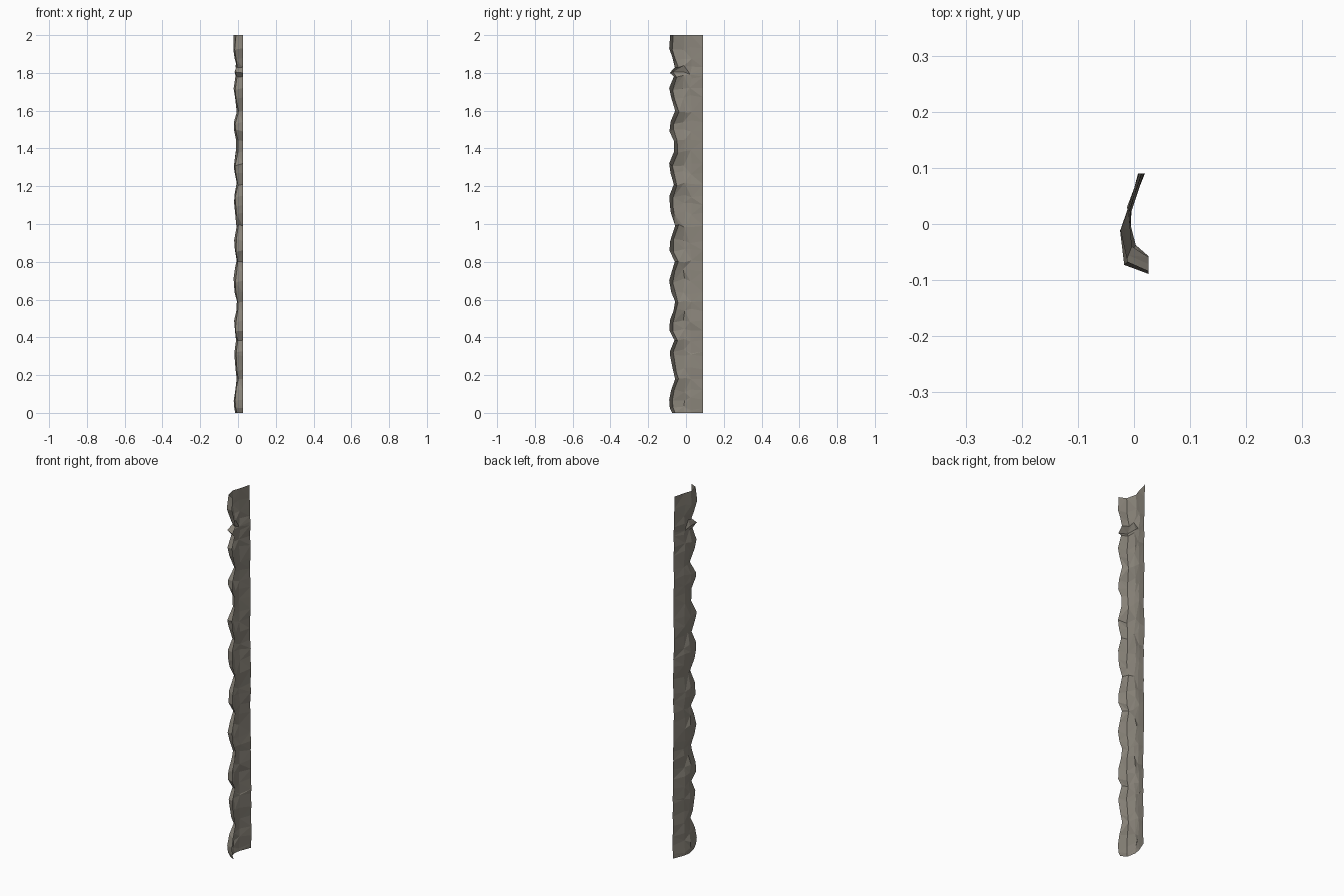
import bpy, bmesh, random

if "Cube" in bpy.data.objects:
    bpy.data.objects.remove(bpy.data.objects["Cube"])
random.seed(7)

# single weathered stone colour
stone = bpy.data.materials.new("grey_stone")
stone.diffuse_color = (0.26, 0.238, 0.2, 1)
stone.use_nodes = True
stone.node_tree.nodes["Principled BSDF"].inputs["Base Color"].default_value = stone.diffuse_color

# heights along the strip and how far each row bulges out (0 = joint, 1 = bulge)
rows = [(0, .55), (.025, .9), (.07, 1), (.12, .7), (.18, .1), (.23, .45), (.30, .85), (.325, .9),
        (.385, .2), (.435, .95), (.49, .9), (.54, .35), (.59, .1), (.64, .7), (.70, 1),
        (.75, .6), (.80, .15), (.86, .95), (.91, .85), (.99, .1), (1.06, .75), (1.10, .9),
        (1.15, .95), (1.21, .3), (1.27, .8), (1.32, 1), (1.385, .25), (1.44, .3),
        (1.49, .95), (1.54, .8), (1.60, .1), (1.67, .7), (1.72, 1), (1.78, .3), (1.80, .9),
        (1.83, .15), (1.88, .5), (1.93, 1), (2.0, .85)]

def lerp(a, b, t):
    return a + (b - a) * t

# cross-section from plain rear edge to rough front lip: (joint xy, bulge xy)
profile = [((.013, .09), (.013, .09)),
           ((-.007, .025), (-.009, .025)),
           ((-.004, -.004), (-.021, -.012)),
           ((.004, -.037), (-.014, -.07)),
           ((.026, -.054), (.026, -.089))]

bm = bmesh.new()
grid = []
for z, t in rows:
    inner = z in (0, 2.0)
    back = lerp(.017, .010, z / 2) + random.uniform(-.003, .003)
    line = []
    for i, (a, b) in enumerate(profile):
        x, y = lerp(a[0], b[0], t), lerp(a[1], b[1], t)
        dz = 0
        if i == 0:
            x = back
        elif i < 4:
            x += random.uniform(-.004, .003) + (.002 - .004 * z / 2)
            y += random.uniform(-.006, .006) if i < 3 else random.uniform(-.003, .003)
            if not inner:
                dz = random.uniform(-.012, .012)
        line.append(bm.verts.new((max(x, -.027), max(y, -.09), min(2, max(0, z + dz)))))
    grid.append(line)

# faceted sheet, alternating triangle diagonals
for r in range(len(grid) - 1):
    for c in range(4):
        a, b = grid[r][c], grid[r][c + 1]
        d, e = grid[r + 1][c], grid[r + 1][c + 1]
        tris = ((a, e, b), (a, d, e)) if (r + c) % 2 else ((a, d, b), (b, d, e))
        for tri in tris:
            bm.faces.new(tri)
bmesh.ops.recalc_face_normals(bm, faces=bm.faces)
if sum(f.normal.x * f.calc_area() for f in bm.faces) > 0:
    bmesh.ops.reverse_faces(bm, faces=bm.faces)

mesh = bpy.data.meshes.new("rough_stone_edge")
bm.to_mesh(mesh)
bm.free()
mesh.materials.append(stone)
obj = bpy.data.objects.new("rough_stone_edge", mesh)
bpy.context.collection.objects.link(obj)
